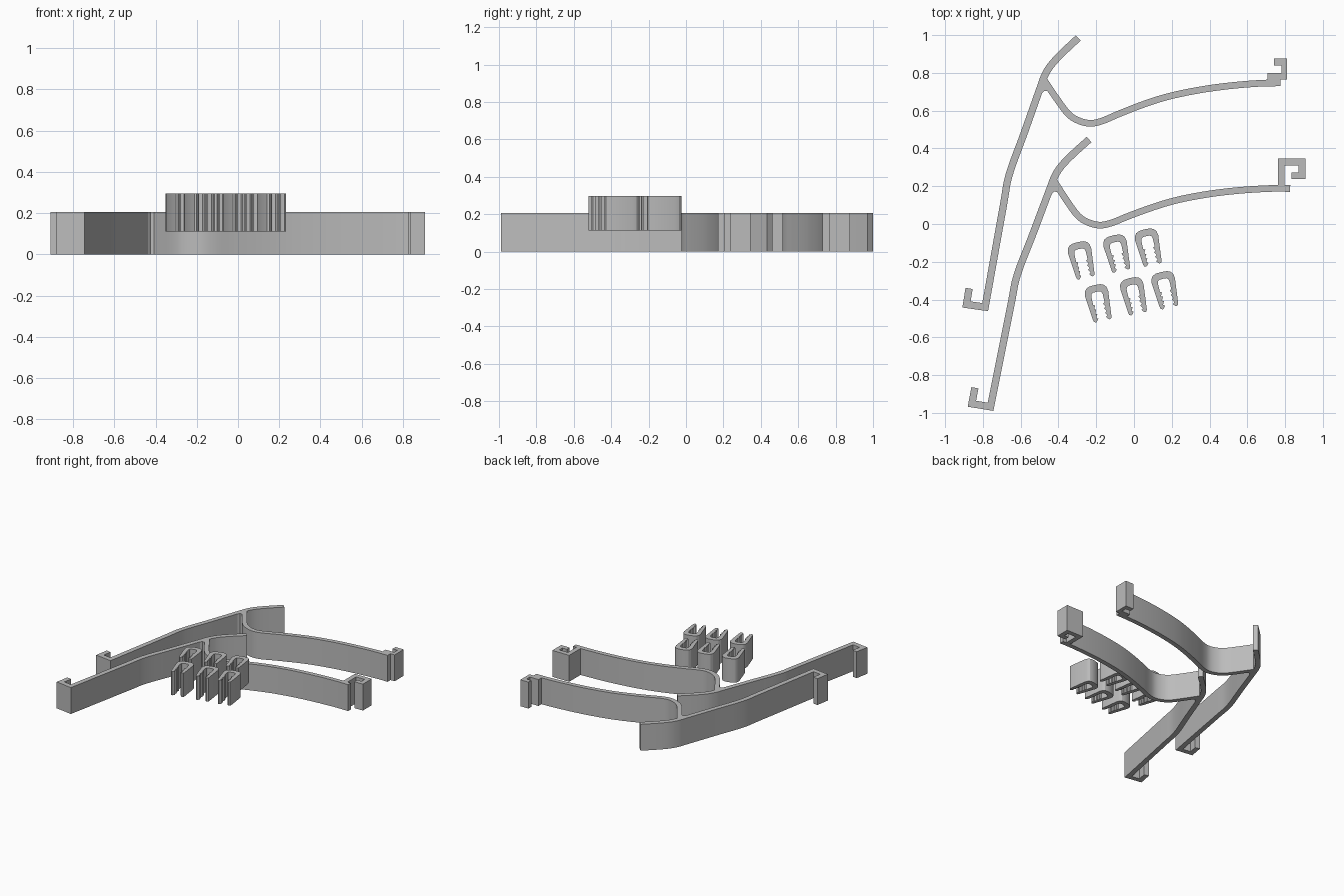
import bpy, bmesh, math
from mathutils import Vector, Matrix

if "Cube" in bpy.data.objects:
    bpy.data.objects.remove(bpy.data.objects["Cube"], do_unlink=True)

grey = bpy.data.materials.new("plain_grey")
grey.use_nodes = True
grey.diffuse_color = (0.5, 0.5, 0.5, 1)
grey.node_tree.nodes["Principled BSDF"].inputs["Base Color"].default_value = (0.5, 0.5, 0.5, 1)

ARM_HEIGHT = 0.205
CLIP_BASE, CLIP_TOP = 0.112, 0.296


def smooth(pts, steps=5):
    """Resample control points along a Catmull-Rom curve."""
    p = [Vector(q) for q in pts]
    p = [2 * p[0] - p[1]] + p + [2 * p[-1] - p[-2]]
    out = []
    for a, b, c, d in zip(p, p[1:], p[2:], p[3:]):
        for i in range(steps):
            t = i / steps
            out.append(0.5 * (2 * b + (c - a) * t + (2 * a - 5 * b + 4 * c - d) * t ** 2
                              + (3 * b - a - 3 * c + d) * t ** 3))
    return out + [p[-2]]


def ribbon(path, width):
    """Outline of a band of even width with mitred corners."""
    path = [Vector(q) for q in path]
    left, right = [], []
    for i, p in enumerate(path):
        d0 = (p - path[i - 1]).normalized() if i else (path[1] - p).normalized()
        d1 = (path[i + 1] - p).normalized() if i < len(path) - 1 else d0
        n0, n1 = Vector((-d0.y, d0.x)), Vector((-d1.y, d1.x))
        miter = (n0 + n1).normalized()
        miter *= width / 2 / miter.dot(n0)
        left.append(p + miter)
        right.append(p - miter)
    return left + right[::-1]


def extrude(name, outlines, z0, z1, matrix=Matrix()):
    """Extrude flat outlines into one upright part."""
    bm = bmesh.new()
    for outline in outlines:
        face = bm.faces.new([bm.verts.new((q[0], q[1], z0)) for q in outline])
        face.normal_update()
        if face.normal.z > 0:
            face.normal_flip()
        top = bmesh.ops.extrude_face_region(bm, geom=[face], use_keep_orig=True)["geom"]
        bmesh.ops.translate(bm, vec=(0, 0, z1 - z0),
                            verts=[v for v in top if isinstance(v, bmesh.types.BMVert)])
    bmesh.ops.recalc_face_normals(bm, faces=bm.faces)
    bm.transform(matrix)
    mesh = bpy.data.meshes.new(name)
    bm.to_mesh(mesh)
    bm.free()
    mesh.materials.append(grey)
    obj = bpy.data.objects.new(name, mesh)
    bpy.context.collection.objects.link(obj)
    bpy.ops.object.select_all(action='DESELECT')
    obj.select_set(True)
    bpy.context.view_layer.objects.active = obj
    bpy.ops.object.shade_smooth_by_angle(angle=math.radians(25))
    return obj


# Long strap with a hooked foot
strap = smooth([(-.295, .985), (-.38, .905), (-.44, .84), (-.473, .785), (-.497, .72),
                (-.582, .48), (-.661, .26), (-.693, .09), (-.788, -.44)])
strap += [Vector((-.887, -.426)), Vector((-.873, -.341))]

# Curved branch sweeping out to the side
branch = smooth([(-.475, .76), (-.407, .66), (-.35, .585), (-.30, .55), (-.235, .533),
                 (-.17, .545), (-.075, .585), (.06, .637), (.19, .677), (.35, .71),
                 (.51, .732), (.67, .745), (.775, .747)])

# Rounded web where the two bands meet
web = [(-.487, .765), (-.508, .677), (-.489, .688), (-.476, .705),
       (-.46, .705), (-.439, .682), (-.43, .685)]

# Second arm sits in front, turned slightly
pivot = Vector((-.48, .78, 0))
front_place = (Matrix.Translation(pivot + Vector((.053, -.534, 0)))
               @ Matrix.Rotation(-.02, 4, 'Z') @ Matrix.Translation(-pivot))

for side, place in (("back", Matrix()), ("front", front_place)):
    extrude(side + "_strap", [ribbon(strap, .038)], 0, ARM_HEIGHT, place)
    extrude(side + "_branch", [ribbon(branch, .035)], 0, ARM_HEIGHT, place)
    extrude(side + "_web", [web], 0, ARM_HEIGHT, place)

# End hooks of the branches
back_hook = [(.708, .74), (.775, .74), (.775, .765), (.81, .765), (.81, .876), (.74, .876),
             (.74, .84), (.782, .84), (.782, .8), (.708, .8)]
extrude("back_hook", [back_hook], 0, ARM_HEIGHT)
front_hook = ribbon([(.78, .185), (.78, .328), (.889, .328), (.889, .255), (.833, .255)], .036)
extrude("front_hook", [front_hook], 0, ARM_HEIGHT)


# Toothed clips: half outline from the crown to the tip and back up inside
half = [(0, .002), (.03, 0), (.048, -.008), (.059, -.022), (.063, -.045), (.05, -.178),
        (.047, -.188), (.037, -.193), (.028, -.186)]
for i in range(4):
    y = -.176 + i * .024
    half += [(.021, y), (.031, y + .006)]
half += [(.031, -.055), (.027, -.042), (.018, -.036), (0, -.035)]
clip = half + [(-x, y) for x, y in half[-2:0:-1]]

tops = [(-.298, -.098), (-.11, -.062), (.057, -.03),
        (-.208, -.325), (-.021, -.288), (.145, -.256)]
for i, (x, y) in enumerate(tops):
    place = Matrix.Translation((x, y, 0)) @ Matrix.Rotation(math.radians(13), 4, 'Z')
    extrude(f"clip_{i + 1}", [clip], CLIP_BASE, CLIP_TOP, place)
